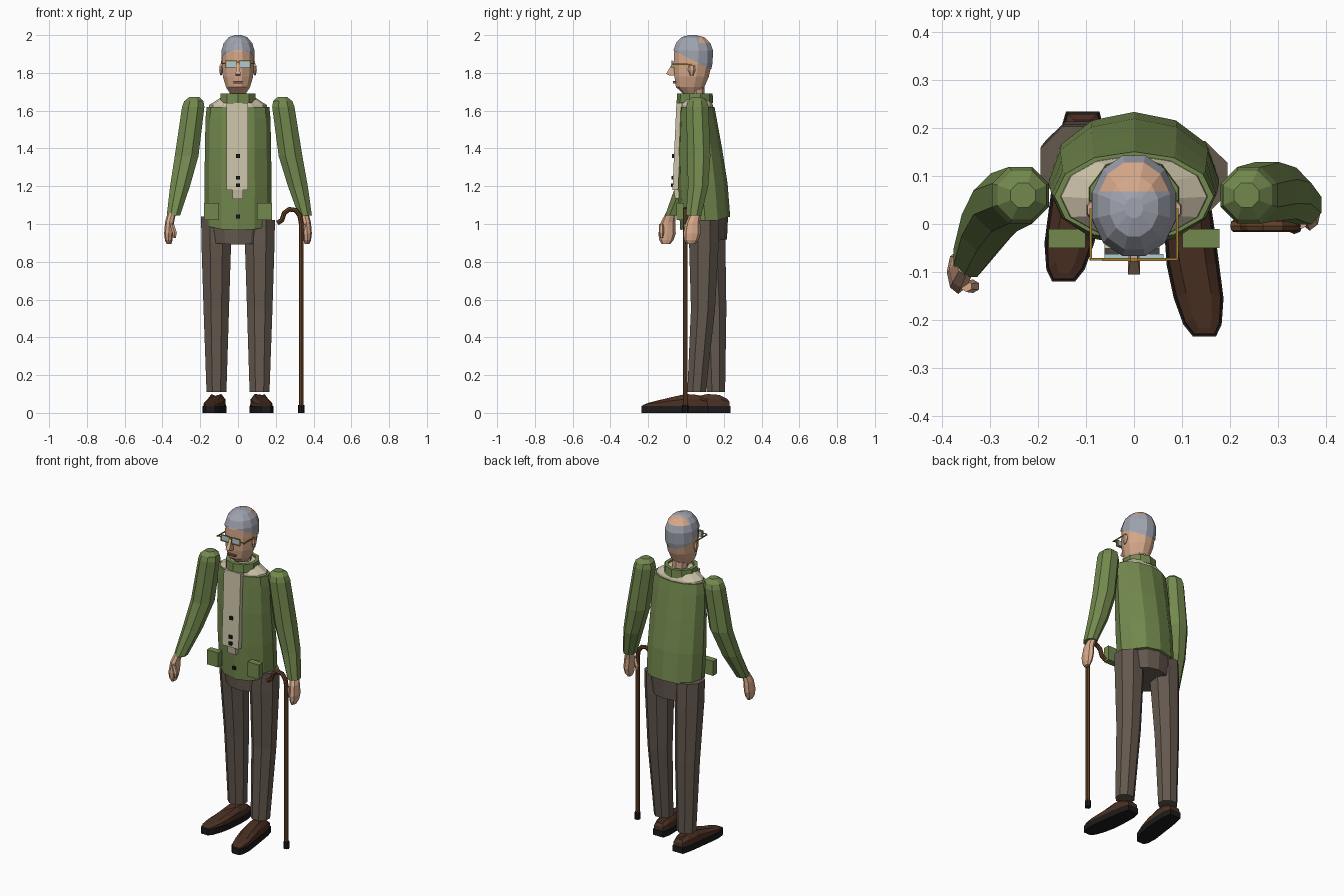
import bpy, bmesh, math
from mathutils import Vector, Matrix

if "Cube" in bpy.data.objects:
    bpy.data.objects.remove(bpy.data.objects["Cube"])

def mat(name, r, g, b):
    m = bpy.data.materials.new(name)
    m.diffuse_color = (r, g, b, 1)
    m.use_nodes = True
    m.node_tree.nodes["Principled BSDF"].inputs["Base Color"].default_value = m.diffuse_color
    return m

GREEN = mat("green_cloth", .17, .25, .076)
CREAM = mat("cream_cloth", .61, .55, .40)
BROWN = mat("trouser_cloth", .127, .098, .076)
SKIN = mat("skin", .68, .40, .26)
HAIR = mat("grey_hair", .35, .37, .43)
LEATHER = mat("leather", .07, .03, .017)
BLACK = mat("black", .012, .01, .01)
WOOD = mat("wood", .13, .055, .02)
GOLD = mat("gold", .35, .22, .03)
LENS = mat("lens", .43, .61, .68)
LIP = mat("lip", .25, .09, .07)

def finish(name, bm, *mats):
    bmesh.ops.recalc_face_normals(bm, faces=bm.faces)
    me = bpy.data.meshes.new(name)
    bm.to_mesh(me)
    bm.free()
    for m in mats:
        me.materials.append(m)
    ob = bpy.data.objects.new(name, me)
    bpy.context.collection.objects.link(ob)
    return ob

def ring(z, cx, cy, rx, ry, n=8, tilt=0, off=0):
    """Elliptical section; tilt raises the back and lowers the front."""
    out = []
    for i in range(n):
        a = 2 * math.pi * (i + off) / n
        y = ry * math.cos(a)
        out.append((cx + rx * math.sin(a), cy + y, z + tilt * y))
    return out

def loft_bm(rings, closed=False):
    bm = bmesh.new()
    vs = [[bm.verts.new(p) for p in r] for r in rings]
    n = len(vs[0])
    pairs = list(zip(vs, vs[1:])) + ([(vs[-1], vs[0])] if closed else [])
    for a, b in pairs:
        for i in range(n):
            j = (i + 1) % n
            bm.faces.new((a[i], a[j], b[j], b[i]))
    if not closed:
        bm.faces.new(vs[0])
        bm.faces.new(vs[-1])
    return bm

def loft(name, rings, m, closed=False):
    return finish(name, loft_bm(rings, closed), m)

def box(name, c, s, m, rx=0):
    bm = bmesh.new()
    M = Matrix.Translation(c) @ Matrix.Rotation(rx, 4, 'X') @ Matrix.Diagonal((*s, 1))
    bmesh.ops.create_cube(bm, size=1, matrix=M)
    return finish(name, bm, m)

def tube(name, pts, r, m, n=8):
    """Round bar along a path in a plane of constant y."""
    pts = [Vector(p) for p in pts]
    rings = []
    for i, p in enumerate(pts):
        d = (pts[min(i + 1, len(pts) - 1)] - pts[max(i - 1, 0)]).normalized()
        u, v = Vector((0, 1, 0)), d.cross(Vector((0, 1, 0)))
        rings.append([p + r * (u * math.cos(2 * math.pi * k / n) + v * math.sin(2 * math.pi * k / n))
                      for k in range(n)])
    return loft(name, rings, m)

# jacket, shirt shoulders, collar, pelvis
loft("jacket", [ring(z, 0, cy, rx, ry, 12, t) for z, cy, rx, ry, t in (
    (1.003, .102, .175, .132, .27), (1.2, .088, .178, .132, .12),
    (1.4, .072, .175, .118, .05), (1.56, .062, .172, .10, 0), (1.62, .058, .166, .093, 0))], GREEN)
loft("shirt_shoulders", [ring(z, 0, cy, rx, ry, 12) for z, cy, rx, ry in (
    (1.60, .058, .158, .088), (1.63, .057, .152, .085), (1.68, .053, .075, .07))], CREAM)
loft("collar", [ring(z, 0, .047, r, r * .97, 10) for z, r in (
    (1.64, .10), (1.69, .097), (1.69, .075), (1.64, .078))], GREEN, closed=True)
loft("pelvis", [ring(z, 0, .105, rx, ry, 12, t) for z, rx, ry, t in (
    (.905, .135, .112, .12), (1.03, .155, .118, .2))], BROWN)

# shirt front, buttons, pockets
box("shirt_front", (-.004, -.046, 1.41), (.115, .03, .46), CREAM, -.045)
box("shirt_tail", (-.002, -.05, 1.165), (.055, .025, .06), CREAM, .15)
for z, y in ((1.36, -.066), (1.245, -.071), (1.205, -.072), (1.04, -.036)):
    box("button", (0, y, z), (.02, .014, .02), BLACK)
for s in (-1, 1):
    box("pocket", (s * .14, -.03, 1.065), (.078, .04, .09), GREEN)

# legs and shoes: the right-hand foot stands in front
for s, back in ((-1, 0), (1, -.115)):
    top = 1.04 if s < 0 else 1.02
    k = back / -.115
    loft("trouser_leg", [ring(z, s * cx, cy, rx, ry, 8, 0, .5) for z, cx, cy, rx, ry in (
        (.11, .114, .158 - .102 * k, .057, .053),
        (.55, .115, .15 - .06 * k, .073, .069),
        (.90, .115, .13 - .035 * k, .085, .085),
        (top, .115, .125 - .03 * k, .087, .085))], BROWN)
    # half outline stations: y, centre x, half width, height of upper
    st = ((.235, .107, .035, .075), (.19, .108, .047, .095), (.12, .114, .052, .10),
          (.03, .123, .055, .082), (-.04, .135, .052, .065), (-.095, .143, .04, .055),
          (-.12, .147, .024, .045))

    def outline(w, f, lift=None, shrink=1):
        right = [(cx + hw * w, y, h) for y, cx, hw, h in st]
        left = [(cx - hw * w, y, h) for y, cx, hw, h in reversed(st)]
        return [(s * x, .06 + (y - .06) * shrink + back, lift if lift is not None else .035 + (h - .035) * f)
                for x, y, h in right + left]
    loft("shoe_sole", [outline(1, 0, 0), outline(1, 0, .036)], BLACK)
    loft("shoe_upper", [outline(.94, 0, .03, .98), outline(.88, .6, None, .97),
                        outline(.5, 1, None, .9)], LEATHER)

# arms and hands
arms = ((-1, ((.06, .237), (.045, .272), (-.07, .342)), (-.10, .362)),
        (1, ((.06, .24), (.068, .278), (.04, .356)), (.032, .362)))
for s, ((y0, x0), (y1, x1), (y2, x2)), (hy, hx) in arms:
    loft("sleeve", [ring(z, s * x, y, r, q, 8, 0, .5) for z, x, y, r, q in (
        (1.045, x2, y2, .038, .044), (1.20, (x1 + x2) / 2, (y1 + y2) / 2 + .01, .057, .058),
        (1.36, x1, y1, .068, .066), (1.62, x0, y0, .064, .064),
        (1.65, x0 - .003, y0, .055, .055), (1.672, x0 - .005, y0, .028, .028))], GREEN)
    loft("hand", [ring(z, s * (hx + dx), hy + dy, rx, ry, 8) for z, dx, dy, rx, ry in (
        (1.06, -.012, .02, .022, .026), (1.01, 0, .005, .024, .038),
        (.95, .005, 0, .024, .046), (.915, .005, -.004, .02, .038),
        (.893, .003, -.006, .012, .022))], SKIN)
    loft("thumb", [ring(z, s * (hx + dx), hy - .03, r, r, 6) for z, dx, r in (
        (1.0, -.012, .012), (.955, -.026, .014), (.925, -.026, .007))], SKIN)

# neck and head
loft("neck", [ring(z, 0, .055, .046, .043, 8) for z in (1.65, 1.76)], SKIN)
HEAD = ((1.69, .028, .042, .045), (1.725, .022, .066, .078), (1.78, .03, .083, .094),
        (1.85, .036, .088, .104), (1.91, .038, .087, .105), (1.95, .038, .074, .09),
        (1.98, .036, .048, .06), (1.992, .034, .015, .018))
loft("head", [ring(z, 0, cy, rx, ry, 12, 0, .5) for z, cy, rx, ry in HEAD], SKIN)

# hair cap cut along a slanted hairline, with a bald patch behind the crown
bm = loft_bm([ring(z if z < 1.9 else z + .008, 0, cy, rx + .004, ry + .004, 12, 0, .5)
              for z, cy, rx, ry in HEAD])
bmesh.ops.bisect_plane(bm, geom=bm.verts[:] + bm.edges[:] + bm.faces[:],
                       plane_co=(0, 0, 1.885), plane_no=(0, .5, 1), clear_inner=True)
for y in (.068, .128):
    bmesh.ops.bisect_plane(bm, geom=bm.verts[:] + bm.edges[:] + bm.faces[:],
                           plane_co=(0, y, 1.9), plane_no=(0, 1, 0))
for f in bm.faces:
    c = f.calc_center_median()
    if .068 < c.y < .128 and c.z > 1.955:
        f.material_index = 1
finish("hair", bm, HAIR, SKIN)

# face
loft("nose", [[(-w, -.05, z), (w, -.05, z), (w, y, z), (-w, y, z)]
              for z, w, y in ((1.785, .013, -.085), (1.795, .013, -.105), (1.85, .007, -.072))], SKIN)
box("mouth", (0, -.06, 1.75), (.05, .02, .012), LIP)
for s in (-1, 1):
    loft("ear", [ring(z, s * .09, .03, rx, ry, 6) for z, rx, ry in (
        (1.785, .004, .008), (1.815, .011, .02), (1.84, .008, .016))], SKIN)

# glasses
for s in (-1, 1):
    x = s * .036
    box("lens", (x, -.068, 1.845), (.052, .01, .032), LENS)
    for dz in (-.018, .018):
        box("lens_frame", (x, -.074, 1.845 + dz), (.06, .006, .004), GOLD)
    for dx in (-.028, .028):
        box("lens_frame", (x + dx, -.074, 1.845), (.004, .006, .036), GOLD)
    box("temple_arm", (s * .09, -.022, 1.846), (.005, .108, .006), GOLD)
    box("frame_hinge", (s * .077, -.074, 1.85), (.028, .005, .005), GOLD)
box("frame_bridge", (0, -.075, 1.858), (.02, .006, .006), GOLD)

# walking cane
cane = [(.335, .03), (.335, 1.0), (.327, 1.045), (.305, 1.073), (.272, 1.078),
        (.245, 1.058), (.232, 1.02), (.208, 1.005)]
tube("cane", [(x, -.004, z) for x, z in cane], .013, WOOD)
tube("cane_tip", [(.335, -.004, 0), (.335, -.004, .042)], .017, BLACK)
